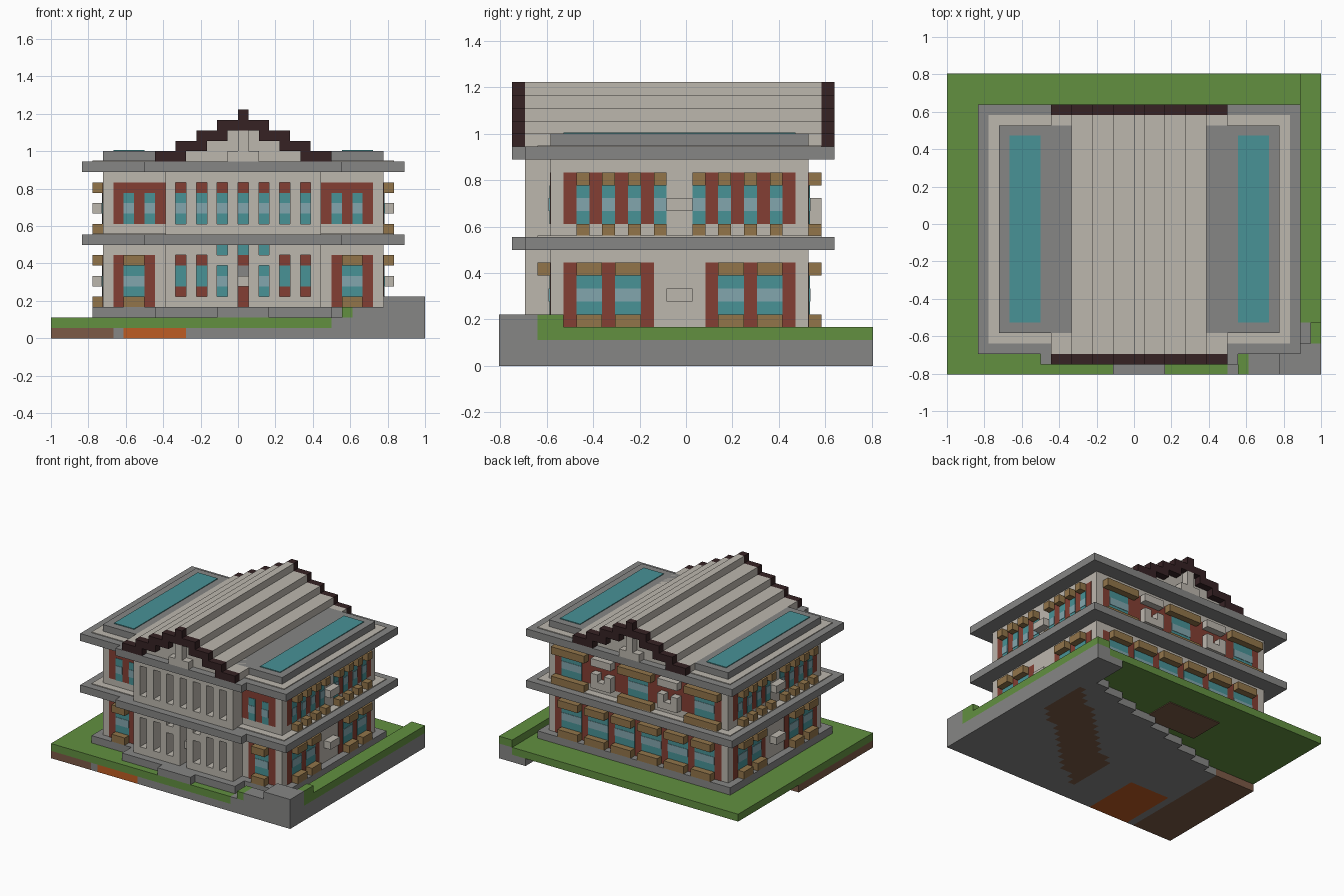
import bpy, bmesh
from mathutils import Matrix, Vector

cube = bpy.data.objects.get("Cube")
if cube:
    bpy.data.objects.remove(cube)

U = 1 / 18              # one building block
NX, NY = 36, 29         # plot size in blocks
THIN = 0.1              # plate thickness in blocks

COLOURS = {             # sRGB hex
    "grass": "629040", "grey stone": "868685", "cream stone": "BCB7AE",
    "red brick": "843F33", "teal glass": "489296", "pale glass": "82A6AE",
    "tan wood": "92754A", "dark roof trim": "362224", "dirt": "7C5A46",
    "orange clay": "BE5C23"}


def material(name, code):
    rgb = [int(code[n:n + 2], 16) / 255 for n in (0, 2, 4)]
    col = [c / 12.92 if c < 0.04 else ((c + 0.055) / 1.055) ** 2.4 for c in rgb] + [1]
    m = bpy.data.materials.new(name)
    m.use_nodes = True
    m.diffuse_color = col
    bsdf = m.node_tree.nodes["Principled BSDF"]
    bsdf.inputs["Base Color"].default_value = col
    bsdf.inputs["Roughness"].default_value = 0.9
    return m


MATS = {n: material(n, c) for n, c in COLOURS.items()}
parts = {}


def add(name, mat, i0, i1, j0, j1, k0, k1):
    """Add a box, measured in blocks, to a named part."""
    parts.setdefault((name, mat), []).append((i0, i1, j0, j1, k0, k1))


def on_wall(side, name, mat, u0, u1, k0, k1, depth=1.0):
    """Add a box standing out from one outer wall."""
    span = {"front": (u0, u1, 4 - depth, 4), "back": (u0, u1, 24, 24 + depth),
            "left": (32, 32 + depth, u0, u1), "right": (5 - depth, 5, u0, u1)}[side]
    add(side + "_" + name, mat, *span, k0, k1)


def window(side, u0, u1, k0, k1):
    on_wall(side, "window", "teal glass", u0, u1, k0, k1, THIN)
    on_wall(side, "window_shine", "pale glass", u0, u1, k0 + 1, k1 - 1, THIN * 1.5)


def ledges(side, u0, u1, low, high):
    for k in (low, high):
        on_wall(side, "ledge", "tan wood", u0, u1, k, k + 1)


def brick(side, u0, u1, k0, k1):
    on_wall(side, "brick_panel", "red brick", u0, u1, k0, k1, THIN / 2)


# Bottom soil layer, in runs of one colour along each row
def soil(i, j):
    a, b = (NX - i - 0.5) / NX, (NY - j - 0.5) / NY
    if a > 0.1 and b < min(0.12 + 0.4 * a, 0.44):
        return None
    if 7 <= i < 13 and j < 8:
        return "orange clay"
    if i < 6 or (0.08 < a < 0.5 and abs(b - 0.25 - 1.1 * a) < 0.12):
        return "dirt"
    return "grey stone"


for j in range(NY):
    start = 0
    for i in range(1, NX + 1):
        if i == NX or soil(i, j) != soil(start, j):
            if soil(start, j):
                add("soil", soil(start, j), start, i, j, j + 1, 0, 1)
            start = i
add("soil_patch", "dirt", 13, 21, 20, 25, 1 - THIN, 1)

# Lawn, raised side bank and corner wall
add("lawn", "grass", 0, 27, 0, NY, 1, 2)
add("lawn", "grass", 27, 34, 2, NY, 1, 2)
add("side_bank", "grey stone", 34, NX, 0, NY, 1, 2)
add("front_paving", "grey stone", 27, 34, 0, 2, 1, 2)
add("bank_grass", "grass", 34, NX, 5, NY, 2, 3)
add("bank_grass", "grass", 35, NX, 3, 5, 2, 4)
add("bank_grass", "grass", 28, 29, 0, 2, 2, 3)
add("corner_wall", "grey stone", 32, NX, 0, 3, 2, 4)
add("corner_wall", "grey stone", 34, 35, 3, 5, 2, 3)
add("corner_wall", "grey stone", 29, 32, 0, 2, 2, 3)

# Plinth, entrance step and main body
add("plinth", "grey stone", 4, 33, 3, 25, 2, 3)
add("plinth", "grey stone", 10, 27, 1, 3, 2, 3)
add("entrance_step", "grey stone", 16, 21, 0, 1, 2, 3)
add("main_walls", "cream stone", 5, 32, 4, 24, 3, 17)

# Cornices with pale inlaid tops
for k in (9, 16):
    add("cornice", "grey stone", 3, 34, 2, 26, k, k + 1)
    add("cornice", "grey stone", 9, 28, 1, 2, k, k + 1)
    add("cornice_inlay", "cream stone", 4, 33, 3, 25, k + 1, k + 1 + THIN)

# Portico: piers with deep gaps between them
for i in range(11, 26, 2):
    add("portico_pier", "cream stone", i, i + 1, 2, 4, 3, 16)
add("portico_band", "cream stone", 11, 26, 2, 4, 10, 11)
add("portico_band", "cream stone", 11, 26, 2, 4, 15, 16)
for i in range(12, 25, 2):
    window("front", i, i + 1, 11, 14)
    brick("front", i, i + 1, 14, 15)
    if i == 18:
        continue
    add("portico_base", "cream stone", i, i + 1, 2, 4, 3, 4)
    if i in (16, 20):
        window("front", i, i + 1, 4, 7)
        add("portico_lintel", "cream stone", i, i + 1, 2, 4, 7, 8)
    else:
        brick("front", i, i + 1, 4, 8)
        window("front", i, i + 1, 5, 7)
        add("portico_lintel", "cream stone", i, i + 1, 2, 4, 8, 9)
for i in (16, 18, 20):
    on_wall("front", "fanlight", "teal glass", i, i + 1, 8, 9, THIN)

# Front door
brick("front", 18, 19, 3, 8)
on_wall("front", "door_head", "grey stone", 18, 19, 6, 7, THIN)
on_wall("front", "door_block", "cream stone", 18, 19, 5, 6)

# Front wings, mirrored
for s in (0, 1):
    def wing(fn, u0, u1, *rest):
        fn("front", *((37 - u1, 37 - u0) if s else (u0, u1)), *rest)
    wing(brick, 6, 11, 11, 15)
    wing(window, 7, 8, 11, 14)
    wing(window, 9, 10, 11, 14)
    wing(brick, 6, 10, 3, 8)
    wing(window, 7, 9, 4, 7)
    wing(ledges, 7, 9, 3, 7)

# Both long sides
for side in ("left", "right"):
    for u in (5, 15):
        brick(side, u, u + 8, 11, 15)
    for u in (6, 8, 10, 12, 15, 17, 19, 21):
        window(side, u, u + 1, 11, 14)
        ledges(side, u, u + 1, 10, 14)
    for u in (5, 16):
        brick(side, u, u + 7, 3, 8)
        for w in (u + 1, u + 4):
            window(side, w, w + 2, 4, 7)
            ledges(side, w, w + 2, 3, 7)
    for k in (5, 12):
        on_wall(side, "stone_block", "cream stone", 13, 15, k, k + 1)

# Back wall
brick("back", 6, 31, 3, 8)
brick("back", 6, 31, 11, 15)
for u in range(7, 30, 4):
    window("back", u, u + 3, 4, 7)
    ledges("back", u, u + 3, 3, 7)
for u in (6, 16, 26):
    window("back", u + 1, u + 4, 11, 14)
    ledges("back", u, u + 5, 10, 14)
for u in (12, 22):
    on_wall("back", "bracket", "cream stone", u, u + 3, 11, 12)
    on_wall("back", "bracket", "cream stone", u, u + 1, 12, 13)
    on_wall("back", "bracket", "cream stone", u + 2, u + 3, 12, 13)
    on_wall("back", "bracket_cap", "cream stone", u, u + 3, 14, 15)

# Parapet with two long skylights
add("parapet", "grey stone", 5, 32, 4, 24, 17, 18)
for i in (6, 28):
    add("skylight", "teal glass", i, i + 3, 5, 23, 18, 18 + THIN)

# Stepped roof and dark gable trim
for n in range(5):
    i0, i1, k = 10 + 2 * n, 27 - 2 * n, 17 + n
    add("stepped_roof", "cream stone", i0, i1, 2, 25, k, k + 1)
    for j in (1, 25):
        if n < 3:
            add("gable_trim", "dark roof trim", i0, i0 + 3, j, j + 1, k, k + 1)
            add("gable_trim", "dark roof trim", i1 - 3, i1, j, j + 1, k, k + 1)
        else:
            add("gable_trim", "dark roof trim", i0, i1, j, j + 1, k, k + 1)
for j in (1, 25):
    add("gable_ornament", "cream stone", 17, 20, j, j + 1, 17, 18)
    add("gable_ornament", "cream stone", 18, 19, j, j + 1, 18, 20)

# Turn every part into one mesh object
for (name, mat), boxes in parts.items():
    bm = bmesh.new()
    for i0, i1, j0, j1, k0, k1 in boxes:
        size = Vector((i1 - i0, j1 - j0, k1 - k0)) * U
        mid = Vector((i0 + i1 - NX, j0 + j1 - NY, k0 + k1)) * U / 2
        bmesh.ops.create_cube(bm, size=1, matrix=Matrix.LocRotScale(mid, None, size))
    mesh = bpy.data.meshes.new(name)
    bm.to_mesh(mesh)
    bm.free()
    mesh.materials.append(MATS[mat])
    bpy.context.collection.objects.link(bpy.data.objects.new(name, mesh))
